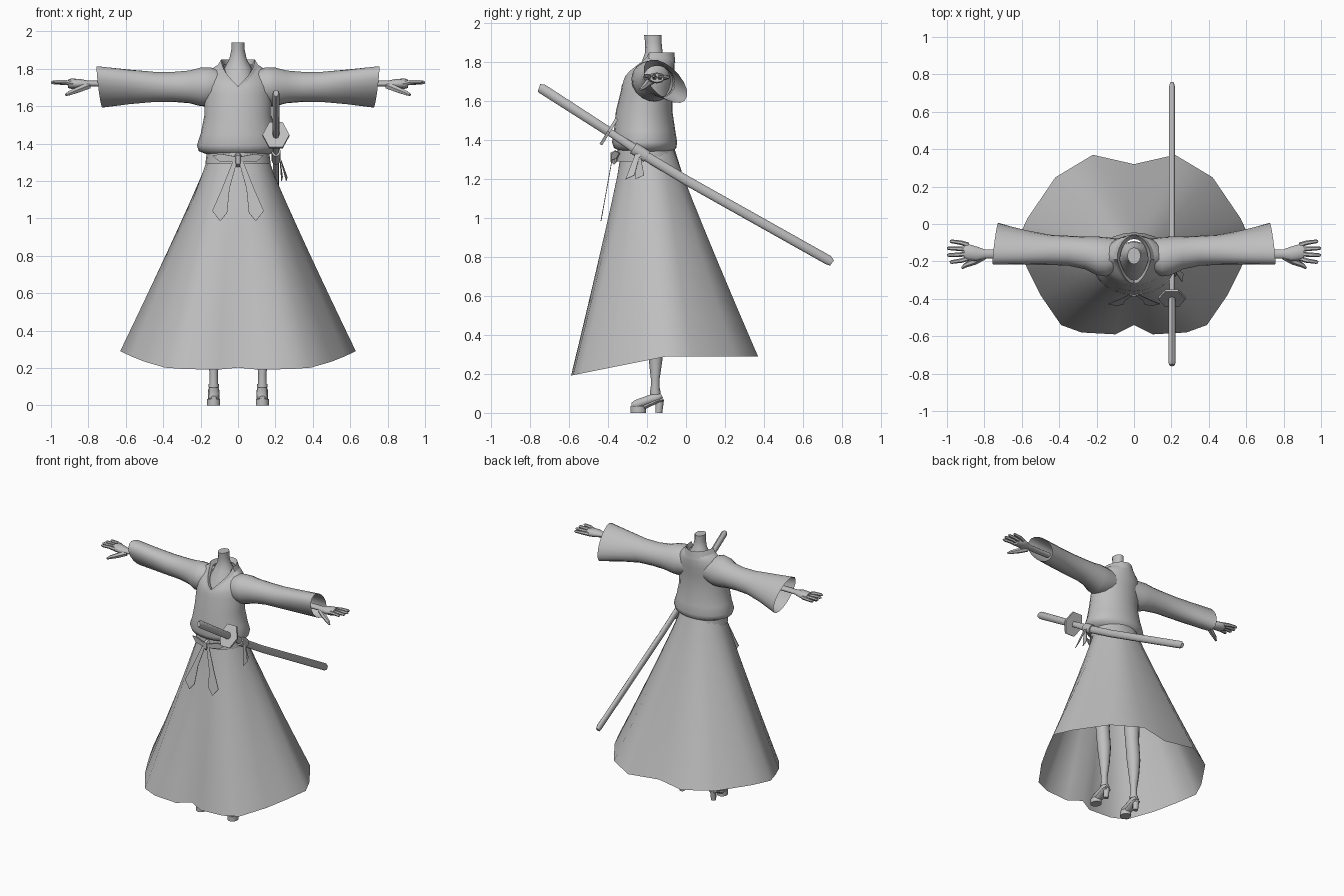
import bpy, bmesh
from math import sin, cos, pi, radians
from mathutils import Vector

if "Cube" in bpy.data.objects:
    bpy.data.objects.remove(bpy.data.objects["Cube"])

grey = (.52, .52, .52, 1)
material = bpy.data.materials.new("plain grey")
material.use_nodes = True
material.diffuse_color = grey
material.node_tree.nodes["Principled BSDF"].inputs["Base Color"].default_value = grey


def finish(name, bm, smooth=50, mirror=False, thickness=0):
    """Turn the mesh into a named, shaded object."""
    bmesh.ops.recalc_face_normals(bm, faces=bm.faces)
    mesh = bpy.data.meshes.new(name)
    bm.to_mesh(mesh)
    bm.free()
    mesh.materials.append(material)
    part = bpy.data.objects.new(name, mesh)
    bpy.context.collection.objects.link(part)
    if mirror:
        part.modifiers.new("other_side", 'MIRROR')
    if thickness:
        solidify = part.modifiers.new("thickness", 'SOLIDIFY')
        solidify.thickness, solidify.offset = thickness, 0
    bpy.ops.object.select_all(action='DESELECT')
    bpy.context.view_layer.objects.active = part
    part.select_set(True)
    if smooth:
        bpy.ops.object.shade_smooth_by_angle(angle=radians(smooth))


def loft(name, rings, capped=False, **options):
    """Skin a list of closed rings of points."""
    bm = bmesh.new()
    rows = [[bm.verts.new(point) for point in ring] for ring in rings]
    for lower, upper in zip(rows, rows[1:]):
        for i in range(len(lower)):
            bm.faces.new((lower[i - 1], lower[i], upper[i], upper[i - 1]))
    if capped:
        bm.faces.new(rows[0])
        bm.faces.new(rows[-1])
    finish(name, bm, **options)


def angles(count):
    return [2 * pi * k / count for k in range(count)]


def tube(name, path, side=(1, 0, 0), sides=10, flat=1, **options):
    """Capped tube along (x, y, z, radius) points; flat scales the width along side."""
    points = [Vector(p[:3]) for p in path]
    rings = []
    for i, point in enumerate(points):
        along = (points[min(i + 1, len(points) - 1)] - points[max(i - 1, 0)]).normalized()
        across = Vector(side)
        across = (across - along * across.dot(along)).normalized()
        other = along.cross(across)
        radius = path[i][3]
        rings.append([point + across * (radius * flat * cos(t)) + other * (radius * sin(t))
                      for t in angles(sides)])
    loft(name, rings, capped=True, **options)


def tube_at(name, x, path, **options):
    """Tube of (y, z, radius) points in a plane of constant x."""
    tube(name, [(x, *p) for p in path], **options)


def plate(name, points, thickness=.004, **options):
    bm = bmesh.new()
    bm.faces.new([bm.verts.new(p) for p in points])
    finish(name, bm, smooth=0, thickness=thickness, **options)


def oval(z, half_width, front, back, drop=0, count=24, x=0):
    """Level oval; drop pulls its front down and forward into a V."""
    ring = []
    for t in angles(count):
        reach = cos(t)
        vee = max(0, 1 - min(t, 2 * pi - t) / (pi / 2))
        if drop and reach > 0:
            reach = reach ** (1 + drop * 5)
        ring.append((x + half_width * sin(t), (front + back - (back - front) * reach) / 2, z - drop * vee))
    return ring


# Wide skirt: a round waist running straight down to an angular hem
half_hem = [(0, -.54), (.1, -.59), (.28, -.58), (.39, -.54), (.5, -.38), (.57, -.24),
            (.63, -.1), (.57, .03), (.42, .25), (.22, .37), (0, .32)]
hem = half_hem + [(-x, y) for x, y in half_hem[-2:0:-1]]
hem = [Vector((x, y, .29 + .2 * min(0, y + .1))) for x, y in hem]
waist = [Vector(p) for p in oval(1.36, .15, -.33, -.06, count=len(hem))]
steps = 8
rings = []
for step in range(steps + 1):
    fall = step / steps
    spread = fall ** 1.06
    ring = [top.lerp(low, spread) for top, low in zip(waist, hem)]
    for point, top, low in zip(ring, waist, hem):
        point.z = top.z + (low.z - top.z) * fall
    rings.append(ring)
loft("skirt", rings, smooth=60)

# Waistband
loft("waistband", [oval(1.37, .165, -.35, -.06), oval(1.29, .175, -.36, -.05)])

# Jacket body, bloused above the waist and open to a V at the neck
body = [(1.34, .16, -.33, -.07), (1.36, .21, -.37, -.05), (1.39, .22, -.38, -.045), (1.45, .2, -.37, -.055),
        (1.55, .18, -.36, -.07), (1.67, .18, -.335, -.07, .02), (1.73, .18, -.33, -.06, .05),
        (1.78, .16, -.325, -.06, .09), (1.81, .125, -.32, -.06, .11), (1.83, .09, -.315, -.07, .125)]
loft("jacket_body", [oval(*row) for row in body], smooth=70)

# Collar band following the V neckline
collar = [(1.8, .12, -.33, -.055, .12), (1.85, .09, -.32, -.06, .145), (1.82, .075, -.3, -.08, .12)]
loft("collar", [oval(*row) for row in collar], smooth=35)

# Sleeves, flaring towards the back and down at the slanted open cuffs
sleeve = [(.08, -.165, .085, .085), (.15, -.175, .11, .1), (.2, -.17, .106, .1), (.26, -.155, .09, .085),
          (.35, -.143, .083, .077), (.45, -.138, .086, .075), (.58, -.125, .108, .074), (.74, -.105, .14, .073)]
rings = []
for x, y, long, short in sleeve:
    ring = []
    for t in angles(18):
        a, b = long * cos(t) / 2 ** .5, short * sin(t) / 2 ** .5
        slant = .016 * cos(t) if x > .7 else 0
        ring.append((x - slant, y + a + b, 1.703 + b - a))
    rings.append(ring)
loft("sleeve", rings, mirror=True, smooth=60)

# Neck stump and upper chest
neck = [(1.64, .12, -.31, -.1), (1.76, .09, -.25, -.09), (1.81, .07, -.225, -.095),
        (1.85, .047, -.21, -.12), (1.9, .036, -.21, -.125), (1.94, .036, -.215, -.125)]
loft("neck", [oval(*row, count=12) for row in neck], capped=True)

# Hands
HAND = 1.72
tube("wrist_and_palm", [(.62, -.16, HAND, .026), (.8, -.16, HAND, .026), (.84, -.16, HAND, .04),
                        (.89, -.15, HAND, .045), (.91, -.15, HAND, .036)],
     side=(0, 0, 1), flat=.62, mirror=True)
for i, name in enumerate(("index", "middle", "ring", "little")):
    y = -.184 + i * .024
    fan = (i - 1.5) * .008
    tip = .99 if name in ("middle", "ring") else .975
    lift = -.002 * i
    tube(name + "_finger", [(.885, y, HAND, .0135), (tip - .05, y + fan, HAND + .01 + lift, .012),
                            (tip, y + fan * 1.6, HAND + .01 + lift, .01),
                            (tip + .01, y + fan * 1.7, HAND + .01 + lift, .005)],
         side=(0, 1, 0), sides=6, mirror=True)
tube("thumb", [(.8, -.17, 1.71, .02), (.85, -.2, 1.69, .018), (.9, -.22, 1.67, .013), (.92, -.235, 1.66, .007)],
     side=(0, 1, 0), sides=6, mirror=True)

# Legs and platform heeled shoes
LEG = .13
tube_at("leg", LEG, [(-.19, 1.1, .08), (-.175, .56, .048), (-.16, .4, .047), (-.156, .28, .036),
                     (-.158, .17, .022), (-.158, .1, .024)], sides=12, mirror=True)
tube_at("foot", LEG, [(-.125, .09, .015), (-.145, .08, .026), (-.18, .07, .025), (-.255, .043, .025),
                      (-.28, .04, .012)], flat=1.2, mirror=True)
loft("shoe_platform", [oval(z, .036, -.285, -.205, count=14, x=LEG) for z in (0, .035)],
     capped=True, smooth=30, mirror=True)
tube_at("shoe_arch", LEG, [(-.215, .03, .012), (-.15, .06, .012), (-.12, .066, .01)], flat=2.6, mirror=True)
tube_at("shoe_heel", LEG, [(-.135, .07, .022), (-.14, 0, .018)], sides=8, mirror=True)
tube_at("ankle_strap", LEG, [(-.158, .095, .028), (-.158, .115, .028)], sides=12, mirror=True)

# Front bow: knot, loops and two pointed tails
tube_at("bow_knot", 0, [(-.355, 1.335, .018), (-.37, 1.33, .022), (-.37, 1.295, .022), (-.36, 1.285, .016)], sides=6)
plate("bow_loop", [(.01, -.38, 1.33), (.09, -.36, 1.345), (.135, -.34, 1.335), (.1, -.355, 1.305),
                   (.01, -.38, 1.3)], thickness=.008, mirror=True)
tail = [(.006, 1.3), (.03, 1.3), (.085, 1.16), (.138, 1.04), (.095, .985), (.058, 1.03), (.045, 1.16)]
plate("bow_tail", [(x, -.38 - (1.3 - z) * .18, z) for x, z in tail], mirror=True)

# Sword in its scabbard at the left hip
HIP = .203
tube_at("scabbard", HIP, [(-.39, 1.44, .02), (-.2, 1.315, .026), (0, 1.195, .026), (.73, .785, .026),
                          (.75, .77, .018)], flat=.65)
tube_at("sword_handle", HIP, [(-.755, 1.67, .019), (-.74, 1.665, .026), (-.39, 1.44, .024)], flat=.75, sides=8)
tube_at("sword_guard", HIP, [(-.403, 1.448, .09), (-.39, 1.44, .09)], flat=.8, sides=6, smooth=0)
tube_at("scabbard_collar", HIP, [(-.27, 1.36, .033), (-.2, 1.315, .033)], flat=.75)

# Cord ends hanging from the scabbard
for name, y, out in (("front", -.29, .045), ("back", -.24, .02)):
    plate(name + "_cord_end", [(HIP + .02, -.26, 1.33), (HIP + .02, -.235, 1.33),
                               (HIP + out + .015, y + .025, 1.22), (HIP + out + .01, y - .02, 1.2)])
